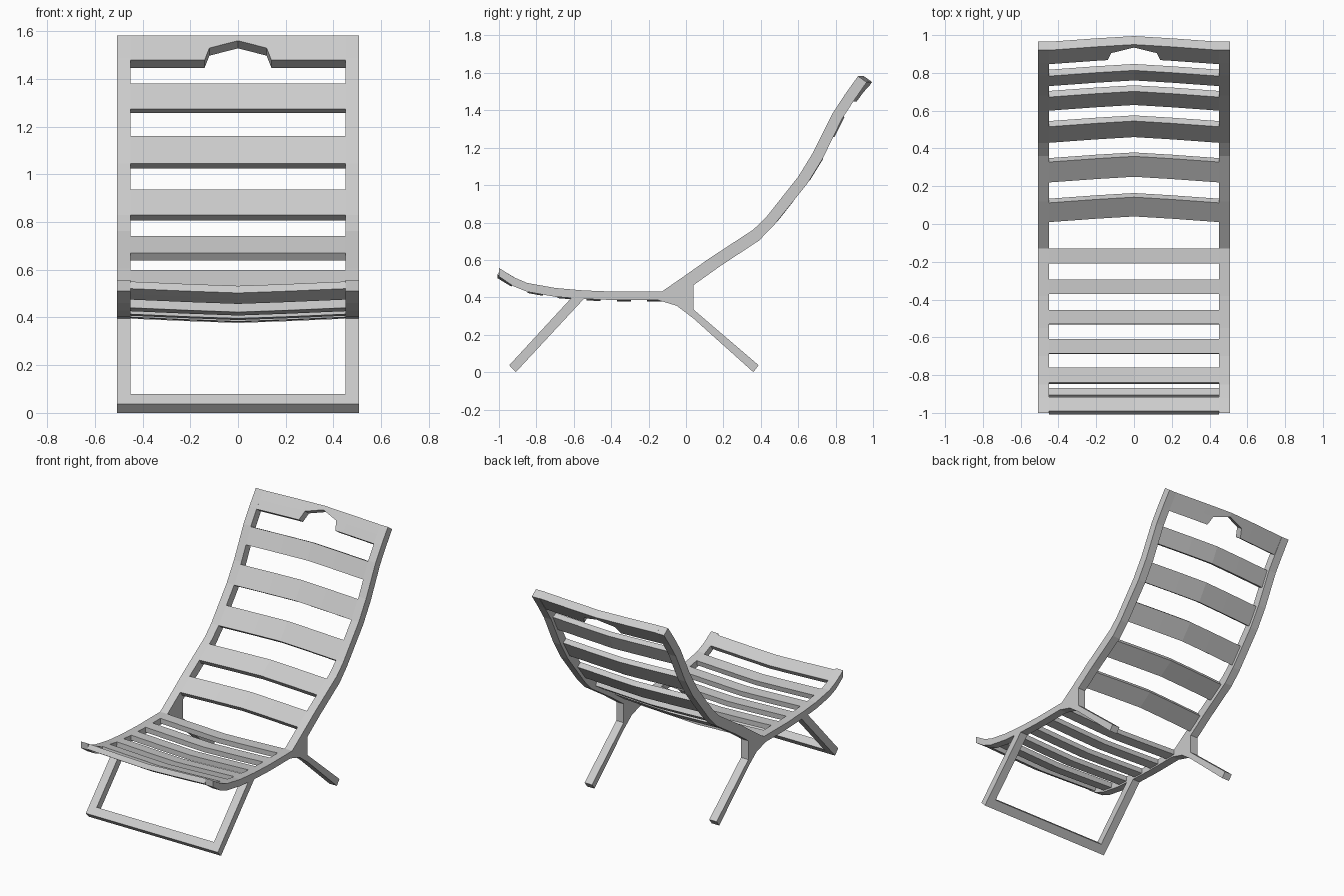
import bpy, bmesh
from mathutils import Vector

if "Cube" in bpy.data.objects:
    bpy.data.objects.remove(bpy.data.objects["Cube"])

OUT, INN = 0.507, 0.45

# Side profiles (y, z)
back_front = [(-0.13, 0.43), (0.0, 0.52), (0.12, 0.605), (0.36, 0.762), (0.43, 0.83),
              (0.60, 1.045), (0.68, 1.175), (0.785, 1.385), (0.85, 1.485), (0.92, 1.583)]
back_rear = [(-0.05, 0.40), (0.04, 0.465), (0.18, 0.565), (0.39, 0.703), (0.47, 0.785),
             (0.65, 1.01), (0.73, 1.14), (0.835, 1.355), (0.90, 1.455), (0.966, 1.55)]
seat_top = [(-1.0, 0.557), (-0.92, 0.507), (-0.85, 0.477), (-0.70, 0.45), (-0.55, 0.437),
            (-0.38, 0.43), (-0.13, 0.43)]
seat_low = [(-1.0, 0.512), (-0.925, 0.46), (-0.85, 0.43), (-0.70, 0.403), (-0.55, 0.392),
            (-0.38, 0.385), (-0.15, 0.385), (-0.05, 0.355), (0.04, 0.287), (0.36, 0.0)]
rear_leg_top = [(-0.05, 0.40), (0.04, 0.465), (0.04, 0.335), (0.388, 0.037)]
front_leg = [(-0.945, 0.037), (-0.91, 0.0), (-0.545, 0.393), (-0.61, 0.40)]
crossbar = [(-0.945, 0.037), (-0.91, 0.0), (-0.869, 0.044), (-0.906, 0.079)]


def loft(name, groups):
    """Each group is a list of (x, outline) sections joined into a closed solid."""
    bm = bmesh.new()
    for sections in groups:
        rings = [[bm.verts.new((x, y, z)) for y, z in pts] for x, pts in sections]
        n = len(rings[0])
        for a, b in zip(rings, rings[1:]):
            for i in range(n):
                j = (i + 1) % n
                bm.faces.new((a[i], a[j], b[j], b[i]))
        bm.faces.new(rings[0])
        bm.faces.new(rings[-1])
    bmesh.ops.recalc_face_normals(bm, faces=bm.faces)
    me = bpy.data.meshes.new(name)
    bm.to_mesh(me)
    bm.free()
    ob = bpy.data.objects.new(name, me)
    bpy.context.collection.objects.link(ob)
    return ob


def pair(name, pts):
    return loft(name, [[(s * INN, pts), (s * OUT, pts)] for s in (-1, 1)])


def height(profile, y):
    for (y0, z0), (y1, z1) in zip(profile, profile[1:]):
        if y <= y1:
            return z0 + (z1 - z0) * (y - y0) / (y1 - y0)
    return profile[-1][1]


def slat_outline(profile, y0, y1, thick, shift):
    top = [Vector((y, height(profile, y))) for y in (y0, (y0 + y1) / 2, y1)]
    d = (top[2] - top[0]).normalized()
    off = Vector((d.y, -d.x)) * thick
    pts = top + [p + off for p in reversed(top)]
    return [(p.x + shift[0], p.y + shift[1]) for p in pts]


def bow(x):
    ax = abs(x)
    return 1 - 0.4 * ax / 0.2 if ax < 0.2 else 0.6 * (INN - min(ax, INN)) / (INN - 0.2)


def slat(name, profile, y0, y1, thick, bend, stations):
    """stations: half-width list of (x, raised lower edge)."""
    full = [(-x, r) for x, r in stations] + [(x, r) for x, r in reversed(stations) if x > 0]
    return loft(name, [[(x, slat_outline(profile, y0 + r, y1, thick,
                                         (bend[0] * bow(x), bend[1] * bow(x))))
                        for x, r in full]])


# Side rails and legs
pair("back_rails", back_front + back_rear[::-1])
pair("seat_rails_and_rear_legs", seat_top + rear_leg_top + seat_low[::-1])
pair("front_legs", front_leg)
loft("front_leg_crossbar", [[(-INN, crossbar), (INN, crossbar)]])

# Bowed backrest slats
plain = [(INN, 0), (0.2, 0), (0, 0)]
for i, (a, b) in enumerate([(0.01, 0.112), (0.22, 0.328), (0.43, 0.515),
                            (0.60, 0.672), (0.73, 0.783)]):
    slat(f"back_slat_{i + 1}", back_front, a, b, 0.038, (0.03, 0), plain)

# Top rail with hand-hold notch
slat("back_top_rail", back_front, 0.846, 0.92, 0.055, (0.03, 0),
     [(INN, 0), (0.2, 0), (0.14, 0), (0.12, 0.036), (0, 0.058)])

# Sagging seat slats
for i, (a, b) in enumerate([(-0.99, -0.915), (-0.84, -0.76), (-0.685, -0.61),
                            (-0.53, -0.455), (-0.37, -0.293), (-0.208, -0.13)]):
    slat(f"seat_slat_{i + 1}", seat_top, a, b, 0.035, (0, -0.018), plain)
